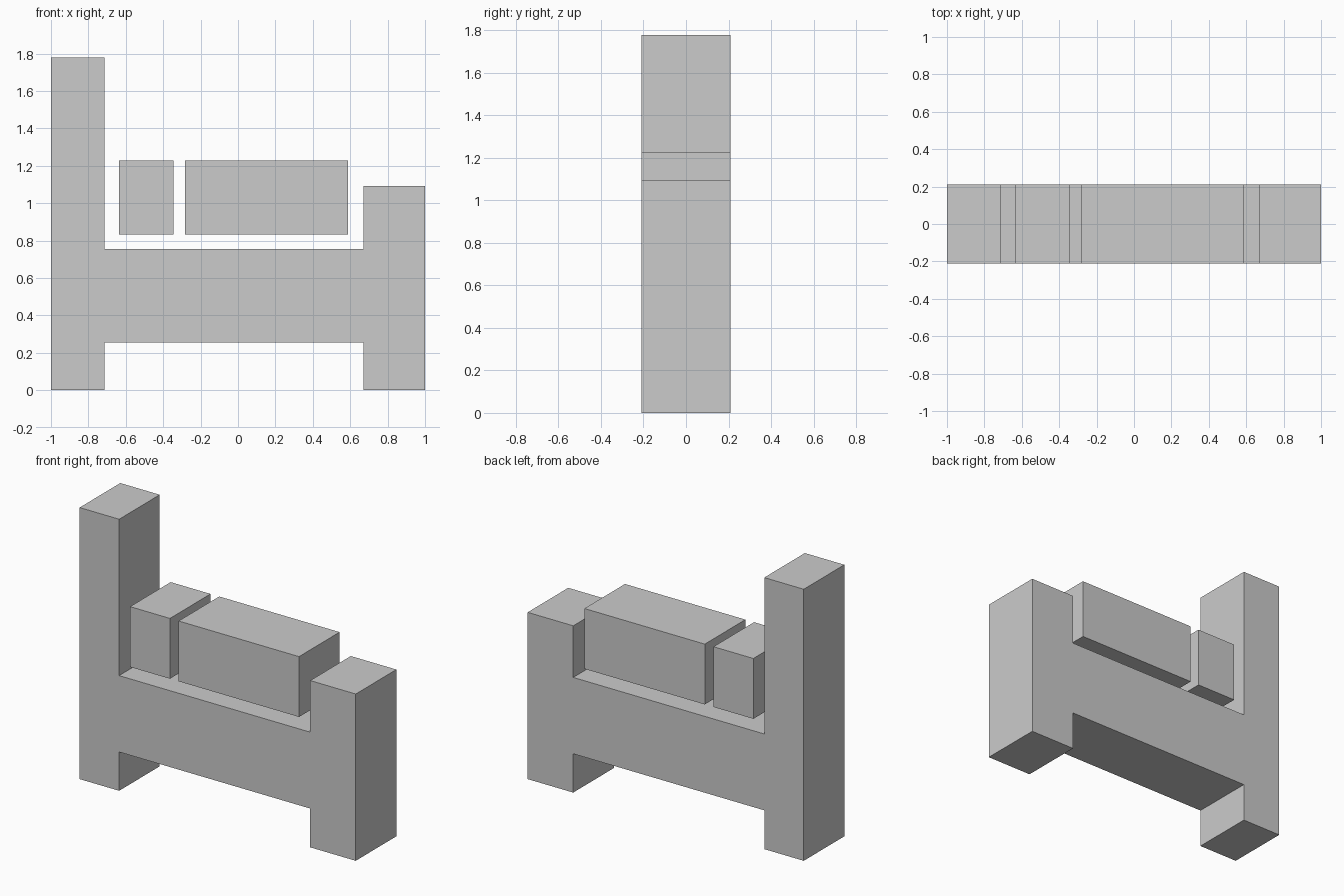
import bpy
import bmesh

if "Cube" in bpy.data.objects:
    bpy.data.objects.remove(bpy.data.objects["Cube"])

HALF_DEPTH = 0.21


def extrude_profile(name, points):
    """Extrude an x-z outline symmetrically along y into a closed solid."""
    bm = bmesh.new()
    face = bm.faces.new([bm.verts.new((x, -HALF_DEPTH, z)) for x, z in points])
    result = bmesh.ops.extrude_face_region(bm, geom=[face], use_keep_orig=True)
    moved = [v for v in result["geom"] if isinstance(v, bmesh.types.BMVert)]
    bmesh.ops.translate(bm, verts=moved, vec=(0, 2 * HALF_DEPTH, 0))
    bmesh.ops.recalc_face_normals(bm, faces=bm.faces)
    mesh = bpy.data.meshes.new(name)
    bm.to_mesh(mesh)
    bm.free()
    obj = bpy.data.objects.new(name, mesh)
    bpy.context.collection.objects.link(obj)
    return obj


def block(name, x0, x1, z0, z1):
    return extrude_profile(name, [(x0, z0), (x1, z0), (x1, z1), (x0, z1)])


# One-piece frame: tall headboard post, rail, short footboard post
extrude_profile("bed_frame", [
    (-1.0, 0.0), (-0.714, 0.0), (-0.714, 0.254), (0.67, 0.254),
    (0.67, 0.0), (1.0, 0.0), (1.0, 1.092), (0.67, 1.092),
    (0.67, 0.754), (-0.714, 0.754), (-0.714, 1.778), (-1.0, 1.778),
])

# Floating pillow and blanket blocks
block("pillow", -0.635, -0.346, 0.832, 1.227)
block("blanket", -0.283, 0.589, 0.832, 1.227)
